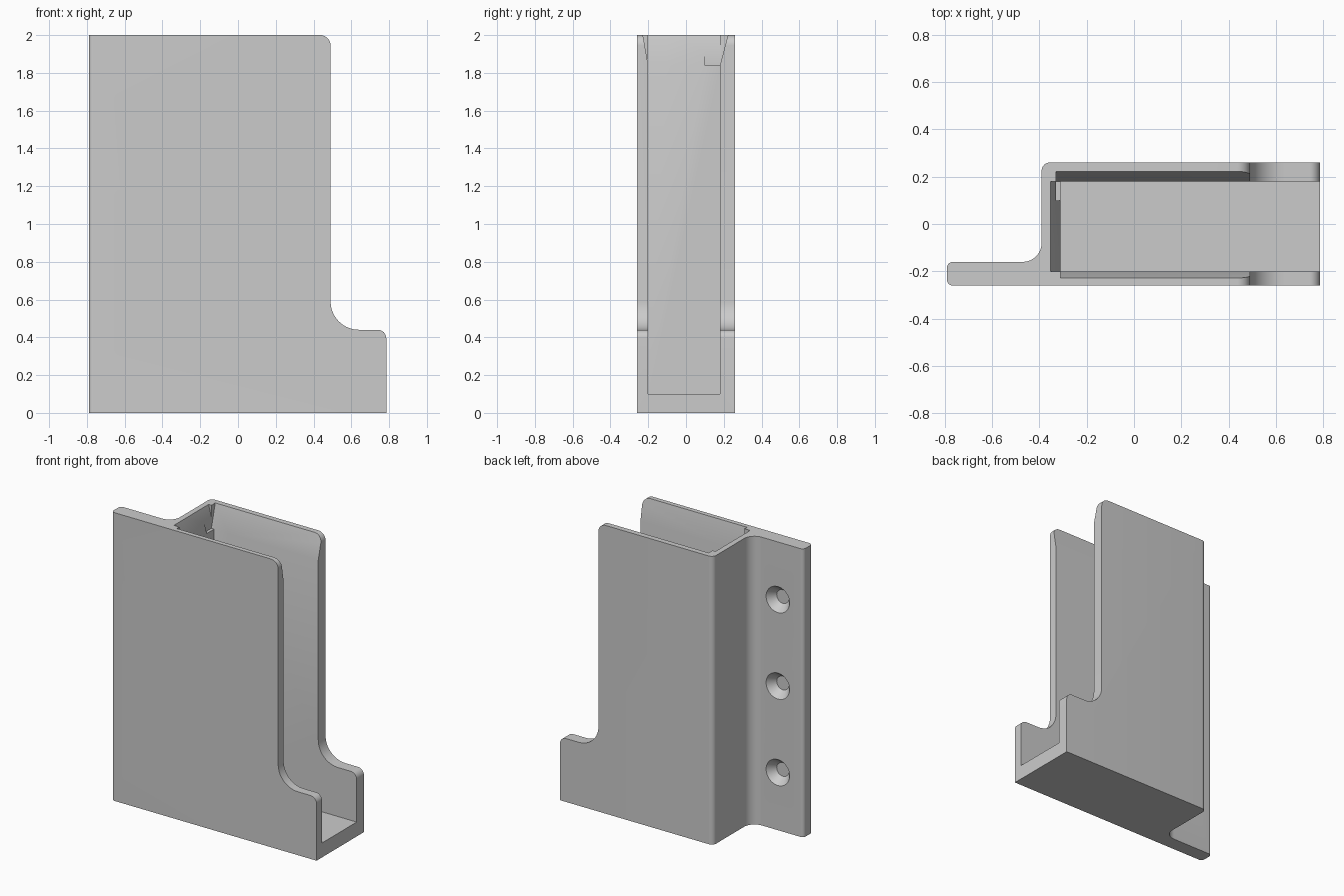
import bpy, bmesh, math
from mathutils import Vector

if "Cube" in bpy.data.objects:
    bpy.data.objects.remove(bpy.data.objects["Cube"])

grey = bpy.data.materials.new("plain grey")
grey.diffuse_color = (0.6, 0.6, 0.6, 1)
grey.use_nodes = True
grey.node_tree.nodes["Principled BSDF"].inputs["Base Color"].default_value = grey.diffuse_color


def rounded(points, steps=10):
    """Outline from (u, v, corner radius) points."""
    out = []
    for i, (u, v, r) in enumerate(points):
        p = Vector((u, v))
        if r == 0:
            out.append(p)
            continue
        a = (Vector(points[i - 1][:2]) - p).normalized()
        b = (Vector(points[(i + 1) % len(points)][:2]) - p).normalized()
        c = p + (a + b) * r
        for k in range(steps + 1):
            t = k / steps * math.pi / 2
            out.append(c - b * r * math.cos(t) - a * r * math.sin(t))
    return out


def prism(name, outline, axis, lo, hi):
    """Extrude an outline along x (yz plane), y (xz plane) or z (xy plane)."""
    place = {"x": lambda u, v, w: (w, u, v),
             "y": lambda u, v, w: (u, w, v),
             "z": lambda u, v, w: (u, v, w)}[axis]
    bm = bmesh.new()
    low = [bm.verts.new(place(p[0], p[1], lo)) for p in outline]
    top = [bm.verts.new(place(p[0], p[1], hi)) for p in outline]
    n = len(low)
    bm.faces.new(low)
    bm.faces.new(top)
    for i in range(n):
        j = (i + 1) % n
        bm.faces.new((low[i], low[j], top[j], top[i]))
    bmesh.ops.recalc_face_normals(bm, faces=bm.faces)
    return finish(name, bm)


def finish(name, bm):
    me = bpy.data.meshes.new(name)
    bm.to_mesh(me)
    bm.free()
    me.materials.append(grey)
    ob = bpy.data.objects.new(name, me)
    bpy.context.collection.objects.link(ob)
    return ob


def cone(name, x, z, y0, y1, r0, r1):
    """Round cutter along y, radius r0 at y0 and r1 at y1."""
    bm = bmesh.new()
    bmesh.ops.create_cone(bm, cap_ends=True, segments=40, radius1=r0, radius2=r1, depth=y1 - y0)
    for v in bm.verts:
        v.co = (x + v.co.x, (y0 + y1) / 2 + v.co.z, z + v.co.y)
    bmesh.ops.recalc_face_normals(bm, faces=bm.faces)
    return finish(name, bm)


# Body with side mounting flange, as a plan outline
body = prism("holder_body", rounded([
    (-0.79, -0.26, 0.025), (0.79, -0.26, 0), (0.79, 0.26, 0), (-0.39, 0.26, 0.035),
    (-0.39, -0.16, 0.08), (-0.79, -0.16, 0.025)]), "z", 0, 2)

# Stepped front opening
step = prism("step_outline", rounded([
    (-1, -0.1, 0), (0.785, -0.1, 0), (0.785, 0.44, 0.045), (0.49, 0.44, 0.15),
    (0.49, 2.0, 0.055), (-1, 2.0, 0)]), "y", -0.5, 0.5)

cutters = [
    # Main channel
    prism("channel_cutter", [(-0.31, -0.2), (1, -0.2), (1, 0.18), (-0.31, 0.18)], "z", 0.1, 2.2),
    # Tapered lead-ins around the mouth
    prism("front_taper_cutter", [(-0.228, 2), (-0.228, 2.1), (-0.1, 2.1), (-0.1, 1.84), (-0.2, 1.84)],
          "x", -0.31, 1),
    prism("back_taper_cutter", [(0.222, 2), (0.222, 2.1), (0.1, 2.1), (0.1, 1.84), (0.18, 1.84)],
          "x", -0.33, 1),
    prism("end_taper_cutter", [(-0.352, 2), (-0.352, 2.1), (-0.2, 2.1), (-0.2, 1.84), (-0.31, 1.84)],
          "y", -0.2, 0.18),
]
# Countersunk screw holes
for z in (0.4, 1.0, 1.6):
    cutters.append(cone("screw_hole_cutter", -0.593, z, -0.4, -0.1, 0.047, 0.047))
    cutters.append(cone("countersink_cutter", -0.593, z, -0.215, -0.15, 0.047, 0.098))

for cutter, mode in [(step, "INTERSECT")] + [(c, "DIFFERENCE") for c in cutters]:
    mod = body.modifiers.new(cutter.name, "BOOLEAN")
    mod.operation = mode
    mod.solver = "EXACT"
    mod.object = cutter

# Apply the cuts and drop the helpers
bpy.context.view_layer.update()
deps = bpy.context.evaluated_depsgraph_get()
mesh = bpy.data.meshes.new_from_object(body.evaluated_get(deps))
body.modifiers.clear()
body.data = mesh
for c in [step] + cutters:
    bpy.data.objects.remove(c)
mesh.materials.clear()
mesh.materials.append(grey)
for p in mesh.polygons:
    p.material_index = 0

bpy.context.view_layer.objects.active = body
body.select_set(True)
bpy.ops.object.shade_smooth_by_angle(angle=math.radians(30))
